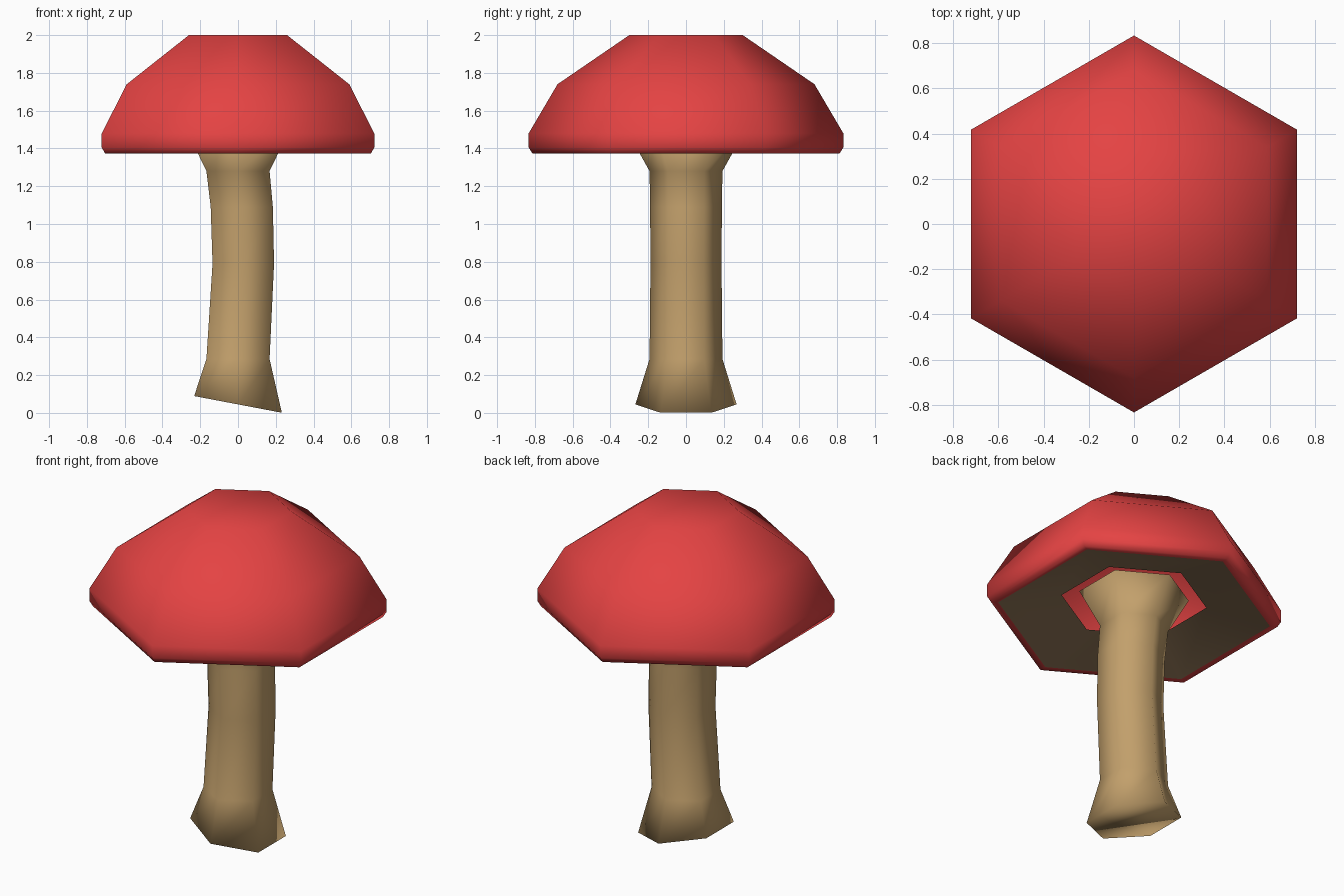
import bpy, bmesh, math

if "Cube" in bpy.data.objects:
    bpy.data.objects.remove(bpy.data.objects["Cube"])


def material(name, rgb):
    m = bpy.data.materials.new(name)
    m.diffuse_color = (*rgb, 1)
    m.use_nodes = True
    m.node_tree.nodes["Principled BSDF"].inputs["Base Color"].default_value = m.diffuse_color
    return m


RED = material("cap_red", (0.78, 0.056, 0.056))
TAN = material("stem_tan", (0.54, 0.35, 0.148))
BROWN = material("underside_brown", (0.28, 0.18, 0.095))
SIDES = 6


def loft(name, rings, mat, close_top=False, close_bottom=False):
    """Join hexagonal rings (radius, z, x offset, x slope), listed bottom to top."""
    bm = bmesh.new()
    loops = []
    for radius, z, cx, slope in rings:
        loop = []
        for i in range(SIDES):
            a = math.radians(30 + 60 * i)
            x = radius * math.cos(a)
            loop.append(bm.verts.new((cx + x, radius * math.sin(a), z + slope * x)))
        loops.append(loop)
    for low, high in zip(loops, loops[1:]):
        for i in range(SIDES):
            j = (i + 1) % SIDES
            bm.faces.new((low[i], low[j], high[j], high[i]))
    if close_top:
        bm.faces.new(loops[-1])
    if close_bottom:
        bm.faces.new(loops[0][::-1])
    for f in bm.faces:
        f.smooth = True
    mesh = bpy.data.meshes.new(name)
    bm.to_mesh(mesh)
    bm.free()
    mesh.materials.append(mat)
    ob = bpy.data.objects.new(name, mesh)
    bpy.context.collection.objects.link(ob)
    return ob


# Domed cap, hollow inside, with a small curled rim
loft("cap", [(0.77, 1.372, 0, 0), (0.812, 1.372, 0, 0), (0.833, 1.405, 0, 0),
             (0.833, 1.48, 0, 0), (0.68, 1.74, 0, 0), (0.30, 2.0, 0, 0)],
     RED, close_top=True)

# Slightly concave underside with a hexagonal opening round the stem;
# listed from the opening outwards so the faces look down
loft("cap_underside", [(0.41, 1.455, 0, 0), (0.77, 1.372, 0, 0)], BROWN)

# Bent stem, flared at both ends, with a slanted foot
loft("stem", [(0.268, 0.045, 0, -0.19), (0.193, 0.285, 0, 0),
              (0.188, 0.79, 0.028, 0), (0.19, 1.09, 0.02, 0),
              (0.193, 1.28, 0, 0), (0.31, 1.49, 0, 0)],
     TAN, close_top=True, close_bottom=True)
